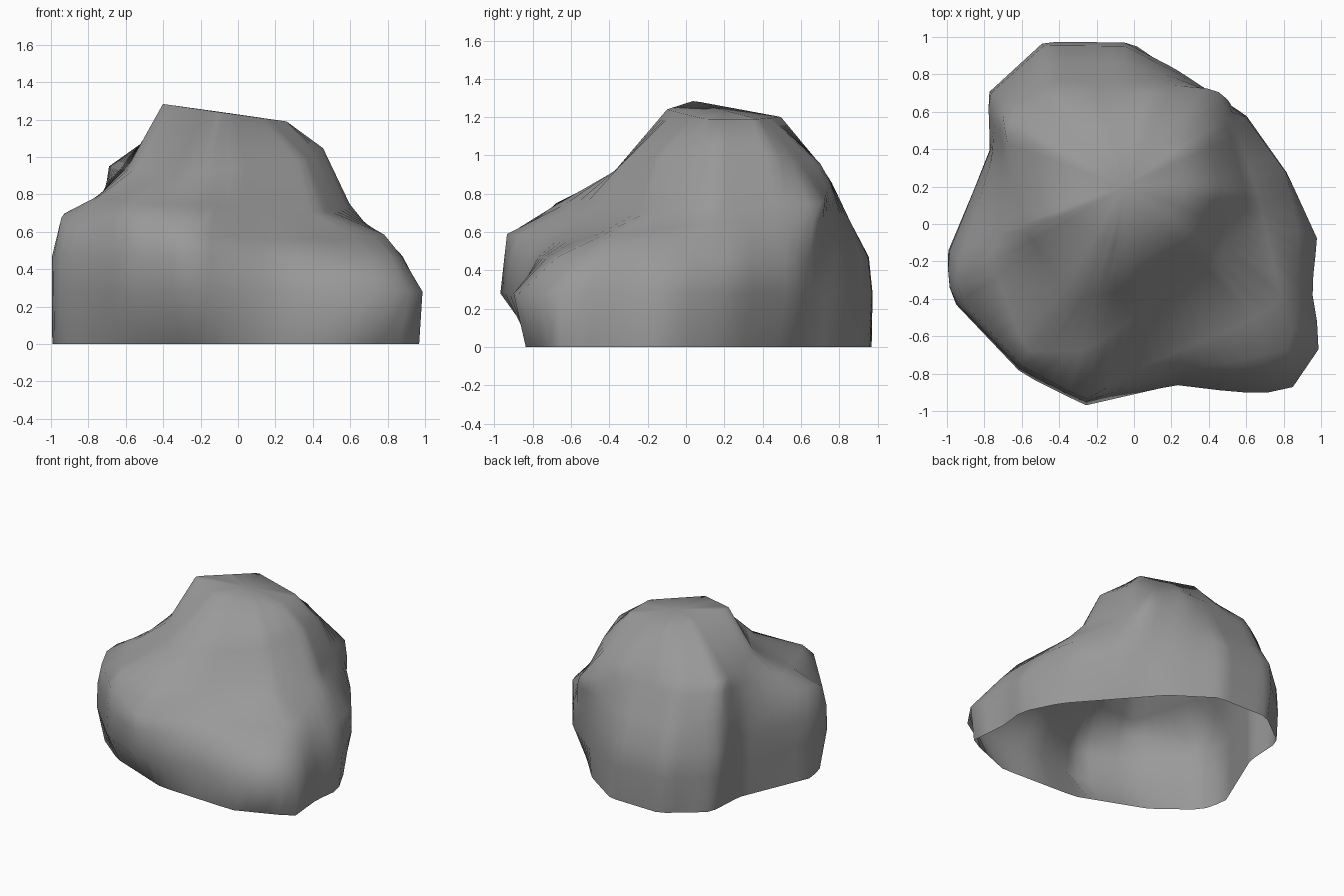
import bpy, bmesh, math
from mathutils import Vector

if "Cube" in bpy.data.objects:
    bpy.data.objects.remove(bpy.data.objects["Cube"])

STEPS = 72
CENTRE = Vector((-0.05, 0.2))

# Ground edge and widest outline, counter-clockwise (x, y)
ground = [(.97, -.12), (.83, .16), (.31, .75), (0, .96), (-.44, .97), (-.74, .74),
          (-.76, .41), (-1, -.16), (-.95, -.36), (-.65, -.6), (-.12, -.81),
          (.54, -.84), (.97, -.67), (.94, -.35)]
foot = [(.98, -.08), (.82, .27), (.6, .58), (.22, .83), (-.05, .97), (-.48, .975),
        (-.78, .7), (-.77, .4), (-1, -.18), (-.98, -.4), (-.6, -.8), (-.26, -.97),
        (.22, -.86), (.55, -.9), (.83, -.9), (1, -.65), (.95, -.35)]
# Sloping ridge lines higher up (x, y, z)
shelf = [(.67, .13, .65), (.5, .67, .65), (.2, .79, .68), (-.05, .86, .65),
         (-.46, .86, .65), (-.74, .63, .68), (-.76, .35, .68), (-.95, -.28, .7),
         (-.93, -.4, .62), (-.6, -.76, .66), (-.26, -.94, .59), (.1, -.74, .56),
         (.55, -.55, .56), (.79, -.42, .58)]
shoulder = [(.6, .15, .75), (.45, .72, .75), (.1, .75, .87), (-.45, .76, .86),
            (-.7, .58, .88), (-.71, .12, .83), (-.76, -.2, .78), (-.58, -.68, .75),
            (-.25, -.68, .74), (.1, -.42, .74), (.45, -.2, .7)]
crown = [(.46, .17, 1.05), (.4, .48, .99), (.12, .7, .96), (-.45, .7, .95),
         (-.69, .5, .95), (-.58, -.03, .95), (-.35, -.4, .89), (0, -.35, .94),
         (.35, -.15, .98)]
summit = [(.26, .1, 1.19), (.26, .37, 1.19), (-.17, .5, 1.2),
          (-.41, .04, 1.285), (-.1, -.1, 1.24)]


def cast(poly, angle):
    """Point where a vertical half-plane from the centre meets the contour."""
    d = Vector((math.cos(angle), math.sin(angle)))
    for p, q in zip(poly, poly[1:] + poly[:1]):
        p, q = Vector(p), Vector(q)
        a, e = p.xy - CENTRE, q.xy - p.xy
        det = d.cross(e)
        if abs(det) < 1e-9:
            continue
        t, u = a.cross(e) / det, a.cross(d) / det
        if t > 0 and -1e-6 <= u <= 1 + 1e-6:
            return p.lerp(q, u)


def at_height(poly, z):
    return [(x, y, z) for x, y in poly]


def weather(x, y):
    """The waist follows the foot, worn back on the right and front right."""
    if y < -.6 and x > 0:
        y += .22 * min(1, x / .8)
    return min(x, .88), y * .98


bm = bmesh.new()
waist = [weather(x, y) for x, y in foot]
contours = [at_height(ground, 0), at_height(foot, .28), at_height(waist, .47),
            shelf, shoulder, crown, summit]
rings = []
for poly in contours:
    rings.append([bm.verts.new(cast(poly, math.tau * k / STEPS))
                  for k in range(STEPS)])

# Side skin, open underneath
for low, high in zip(rings, rings[1:]):
    for k in range(STEPS):
        n = (k + 1) % STEPS
        bm.faces.new((low[k], low[n], high[n], high[k]))
# Sloping top
peak = bm.verts.new((CENTRE.x, CENTRE.y, 1.235))
for k in range(STEPS):
    bm.faces.new((rings[-1][k], rings[-1][(k + 1) % STEPS], peak))

for f in bm.faces:
    f.smooth = True
mesh = bpy.data.meshes.new("boulder")
bm.to_mesh(mesh)
bm.free()
boulder = bpy.data.objects.new("boulder", mesh)
bpy.context.collection.objects.link(boulder)

stone = bpy.data.materials.new("stone grey")
stone.diffuse_color = (.32, .32, .32, 1)
stone.use_nodes = True
stone.node_tree.nodes["Principled BSDF"].inputs["Base Color"].default_value = stone.diffuse_color
mesh.materials.append(stone)
